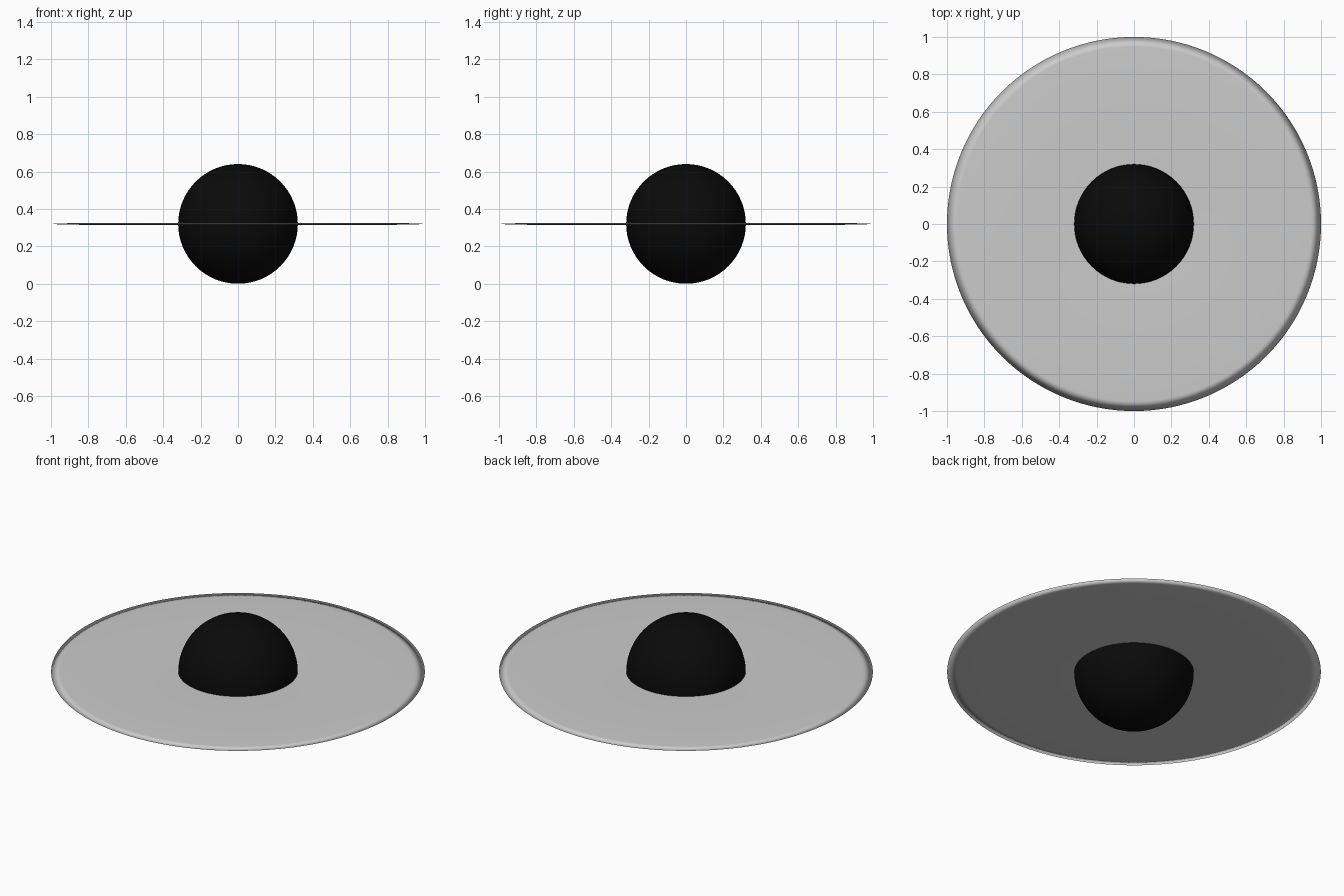
import bpy

if "Cube" in bpy.data.objects:
    bpy.data.objects.remove(bpy.data.objects["Cube"])

R = 0.32        # core radius, also the height of the disc plane
TUBE = 0.39     # half the width of the disc ring before flattening


def finish(name):
    ob = bpy.context.object
    ob.name = name
    bpy.ops.object.transform_apply(location=False, rotation=False, scale=True)
    bpy.ops.object.shade_smooth()
    return ob


# Dark central sphere
bpy.ops.mesh.primitive_uv_sphere_add(segments=64, ring_count=32, radius=R,
                                     location=(0, 0, R))
core = finish("core_sphere")
black = bpy.data.materials.new("black")
black.diffuse_color = (0.003, 0.003, 0.003, 1)
black.use_nodes = True
black.node_tree.nodes["Principled BSDF"].inputs["Base Color"].default_value = black.diffuse_color
core.data.materials.append(black)

# Thin surrounding disc: a torus flattened to a sliver, inner edge inside the core
bpy.ops.mesh.primitive_torus_add(major_segments=128, minor_segments=12,
                                 major_radius=1 - TUBE, minor_radius=TUBE,
                                 location=(0, 0, R))
bpy.context.object.scale.z = 0.006 / TUBE
finish("flat_disc")
